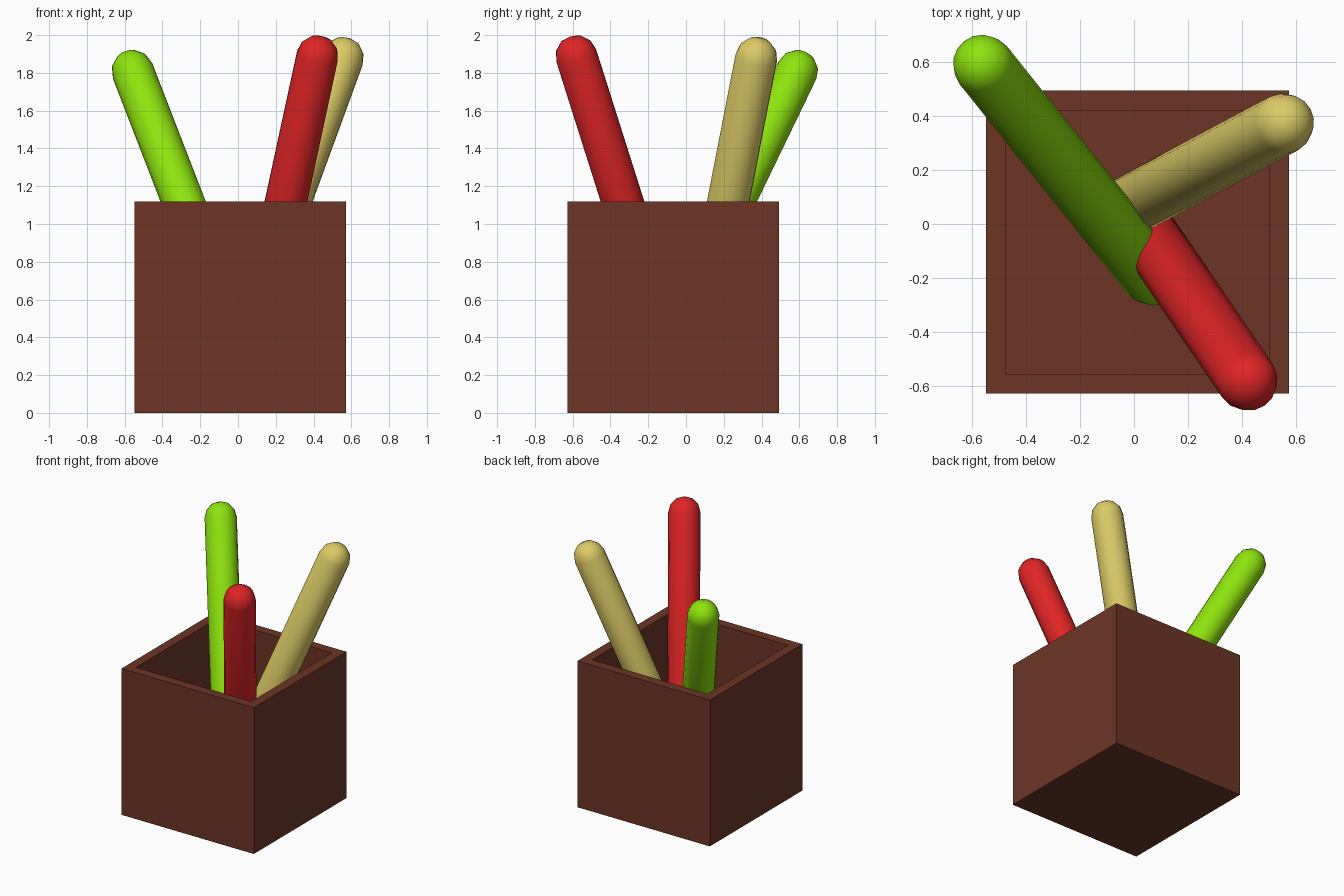
import bpy, bmesh, math
from mathutils import Vector, Matrix

if "Cube" in bpy.data.objects:
    bpy.data.objects.remove(bpy.data.objects["Cube"])


def material(name, rgb):
    m = bpy.data.materials.new(name)
    m.diffuse_color = (*rgb, 1)
    m.use_nodes = True
    m.node_tree.nodes["Principled BSDF"].inputs["Base Color"].default_value = m.diffuse_color
    return m


def finish(name, bm, mat):
    bmesh.ops.recalc_face_normals(bm, faces=bm.faces)
    me = bpy.data.meshes.new(name)
    bm.to_mesh(me)
    bm.free()
    me.materials.append(mat)
    ob = bpy.data.objects.new(name, me)
    bpy.context.collection.objects.link(ob)
    return ob


BOX = 1.12             # edge length of the cup
WALL = 0.103
RADIUS = 0.112         # stick radius

# Open square cup: cube with inset top pushed down to the floor
bm = bmesh.new()
bmesh.ops.create_cube(bm, size=BOX, matrix=Matrix.Translation((0.013, -0.067, BOX / 2)))
top = max(bm.faces, key=lambda f: f.calc_center_median().z)
bmesh.ops.inset_region(bm, faces=[top], thickness=WALL)
well = bmesh.ops.extrude_face_region(bm, geom=[top])["geom"]
if top.is_valid:
    bmesh.ops.delete(bm, geom=[top], context='FACES_ONLY')
bmesh.ops.translate(bm, vec=(0, 0, WALL - BOX),
                    verts=[g for g in well if isinstance(g, bmesh.types.BMVert)])
finish("cup", bm, material("brown", (0.150, 0.036, 0.018)))


# Round-ended stick between two end-sphere centres
def stick(name, low, high, mat, sides=16, rings=3):
    low, high = Vector(low), Vector(high)
    length = (high - low).length
    profile = []
    for i in range(rings + 1):
        a = math.pi / 2 * i / rings
        profile.append((RADIUS * math.sin(a), -RADIUS * math.cos(a)))
    profile += [(r, length - z) for r, z in reversed(profile)]
    bm = bmesh.new()
    verts = [bm.verts.new((r, 0, z)) for r, z in profile]
    edges = [bm.edges.new(p) for p in zip(verts, verts[1:])]
    bmesh.ops.spin(bm, geom=verts + edges, cent=(0, 0, 0), axis=(0, 0, 1),
                   angle=2 * math.pi, steps=sides)
    bmesh.ops.remove_doubles(bm, verts=bm.verts, dist=1e-4)
    turn = (high - low).to_track_quat('Z', 'Y').to_matrix().to_4x4()
    bm.transform(Matrix.Translation(low) @ turn)
    ob = finish(name, bm, mat)
    for p in ob.data.polygons:
        p.use_smooth = True


stick("green_stick", (0.065, -0.19, 0.20), (-0.558, 0.588, 1.81),
      material("lime green", (0.27, 0.77, 0.004)))
stick("red_stick", (0.055, -0.045, 0.20), (0.42, -0.58, 1.888),
      material("red", (0.74, 0.018, 0.019)))
stick("tan_stick", (-0.06, 0.045, 0.20), (0.555, 0.372, 1.88),
      material("tan", (0.72, 0.60, 0.135)))
